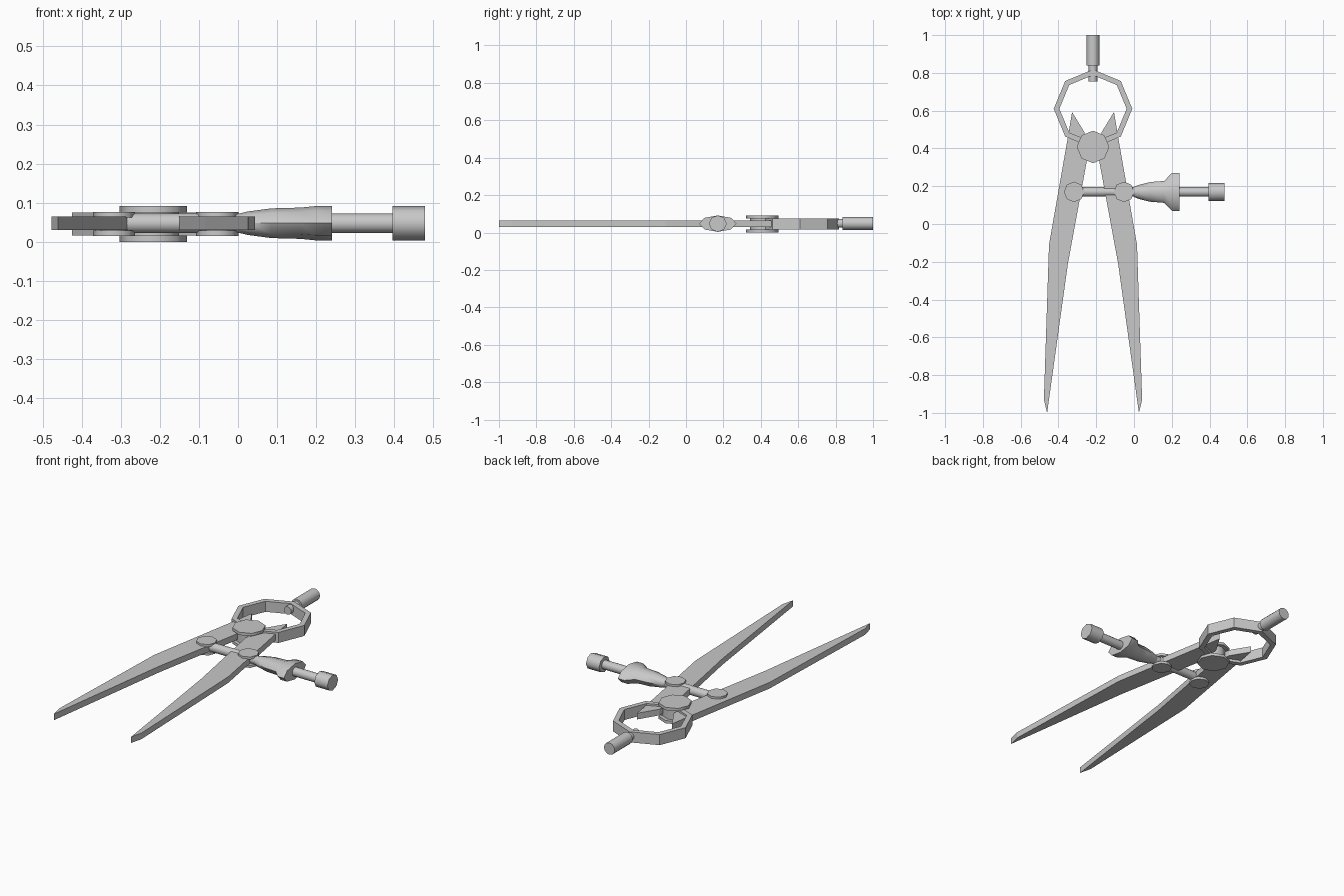
import bpy, bmesh, math
from mathutils import Vector, Matrix

cube = bpy.data.objects.get("Cube")
if cube:
    bpy.data.objects.remove(cube)

steel = bpy.data.materials.new("steel_grey")
steel.use_nodes = True
GREY = (0.58, 0.58, 0.58, 1)
steel.diffuse_color = GREY
steel.node_tree.nodes["Principled BSDF"].inputs["Base Color"].default_value = GREY

AXIS = -0.217   # mirror line of the legs
MID = 0.0455    # middle height
ROD_Y = 0.17    # line of the adjusting screw
HUB_Y = 0.408


def finish(name, bm, smooth=True):
    bmesh.ops.recalc_face_normals(bm, faces=bm.faces)
    mesh = bpy.data.meshes.new(name)
    bm.to_mesh(mesh)
    bm.free()
    mesh.materials.append(steel)
    obj = bpy.data.objects.new(name, mesh)
    bpy.context.collection.objects.link(obj)
    if smooth:
        bpy.ops.object.select_all(action="DESELECT")
        obj.select_set(True)
        bpy.context.view_layer.objects.active = obj
        bpy.ops.object.shade_smooth_by_angle(angle=math.radians(50))
    return obj


def lathe(name, origin, axis, profile, sides=8):
    """Loft rings along an axis; each profile entry is (distance, radius[, height radius])."""
    bm = bmesh.new()
    loops = []
    for entry in profile:
        d, ru = entry[0], entry[1]
        rv = entry[-1] if len(entry) > 2 else ru
        loop = []
        for i in range(sides):
            a = math.tau * i / sides
            u, v = ru * math.cos(a), rv * math.sin(a)
            p = {"x": (d, u, v), "y": (u, d, v), "z": (u, v, d)}[axis]
            loop.append(bm.verts.new(Vector(origin) + Vector(p)))
        loops.append(loop)
    for a, b in zip(loops, loops[1:]):
        for i in range(sides):
            j = (i + 1) % sides
            bm.faces.new((a[i], a[j], b[j], b[i]))
    bm.faces.new(loops[0])
    bm.faces.new(loops[-1])
    return finish(name, bm)


def spool(name, x, y, radius, core, half, plate):
    """Two round plates joined by a narrower core."""
    lathe(name, (x, y, MID), "z",
          [(-half, radius), (plate - half, radius), (plate - half, core),
           (half - plate, core), (half - plate, radius), (half, radius)])


# Legs, mirrored about the hinge line
LEG = [(-0.243, -1.0), (-0.26, -0.93), (-0.233, -0.11), (-0.133, 0.46), (-0.111, 0.593),
       (-0.045, 0.485), (-0.033, 0.333), (-0.133, -0.21)]
for side, name in ((1, "right_leg"), (-1, "left_leg")):
    bm = bmesh.new()
    face = bm.faces.new([bm.verts.new((AXIS + side * x, y, 0.03)) for x, y in LEG])
    top = bmesh.ops.extrude_face_region(bm, geom=[face])["geom"]
    bmesh.ops.translate(bm, vec=(0, 0, 0.035),
                        verts=[v for v in top if isinstance(v, bmesh.types.BMVert)])
    finish(name, bm, smooth=False)

# Hinge hub and the two screw pivots
spool("hinge_hub", AXIS, HUB_Y, 0.086, 0.066, 0.0455, 0.016)
spool("right_pivot", -0.317, ROD_Y, 0.054, 0.035, 0.031, 0.014)
spool("left_pivot", -0.053, ROD_Y, 0.054, 0.035, 0.031, 0.014)

# Flat-sided spring ring
bm = bmesh.new()
corners = []
for i in range(8):
    a = math.tau * i / 8
    corners.append([bm.verts.new((AXIS + r * math.cos(a), 0.61 + r * math.sin(a), MID + h))
                    for r, h in ((0.208, -0.03), (0.208, 0.03), (0.178, 0.03), (0.178, -0.03))])
for i in range(8):
    a, b = corners[i], corners[(i + 1) % 8]
    for k in range(4):
        m = (k + 1) % 4
        bm.faces.new((a[k], a[m], b[m], b[k]))
finish("spring_ring", bm, smooth=False)

# Handle with its thin stem
lathe("handle", (AXIS, 0, MID + 0.003), "y",
      [(0.755, 0.023), (0.838, 0.023), (0.838, 0.034), (1.0, 0.034)], sides=12)

# Adjusting screw and end knob
lathe("screw_rod", (0, ROD_Y, MID + 0.002), "x", [(-0.33, 0.025), (0.41, 0.025)], sides=12)
lathe("screw_knob", (0, ROD_Y, MID + 0.002), "x", [(0.395, 0.048, 0.044), (0.478, 0.048, 0.044)])

# Adjusting nut flaring into a flat flange
lathe("adjusting_nut", (0, ROD_Y, MID + 0.002), "x",
      [(0.0, 0.027, 0.024), (0.025, 0.037, 0.03), (0.085, 0.052, 0.038), (0.16, 0.058, 0.04),
       (0.20, 0.1, 0.044), (0.24, 0.1, 0.044)])
